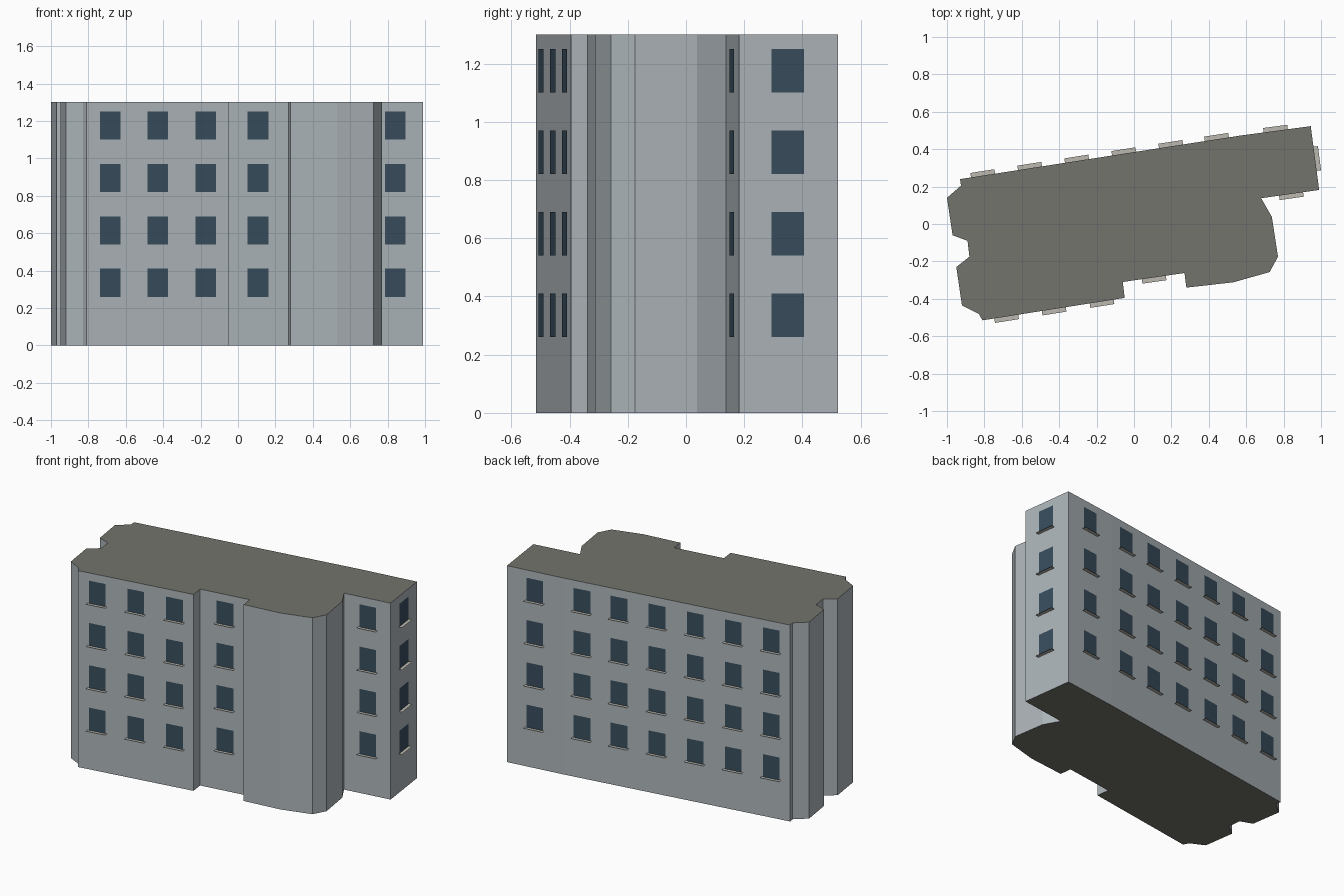
import bpy
from mathutils import Vector

if "Cube" in bpy.data.objects:
    bpy.data.objects.remove(bpy.data.objects["Cube"])

HEIGHT = 1.3
ROWS = [0.26, 0.54, 0.82, 1.10]      # window bottoms
WIN_W, WIN_H = 0.112, 0.15
SILL_W, SILL_D = 0.13, 0.024


def material(name, rgb):
    m = bpy.data.materials.new(name)
    m.diffuse_color = (*rgb, 1)
    m.use_nodes = True
    m.node_tree.nodes["Principled BSDF"].inputs["Base Color"].default_value = m.diffuse_color
    return m


WALL = material("wall_paint", (0.42, 0.465, 0.49))
ROOF = material("roof_grey", (0.17, 0.175, 0.15))
GLASS = material("window_glass", (0.04, 0.075, 0.11))
SILL = material("sill_stone", (0.5, 0.48, 0.43))


def make(name, verts, faces, mats):
    me = bpy.data.meshes.new(name)
    me.from_pydata(verts, [], faces)
    for m in mats:
        me.materials.append(m)
    ob = bpy.data.objects.new(name, me)
    bpy.context.collection.objects.link(ob)
    return ob


# Floor plan, counter-clockwise from above
plan = [
    (0.945, 0.523), (0.57, 0.473), (-0.93, 0.24),            # back wall
    (-0.925, 0.205), (-1.0, 0.14), (-0.97, -0.06),           # left bays
    (-0.89, -0.09), (-0.88, -0.175), (-0.95, -0.23),
    (-0.92, -0.435), (-0.83, -0.48), (-0.81, -0.515),
    (-0.05, -0.395), (-0.06, -0.31), (0.27, -0.262),         # front wall
    (0.28, -0.34), (0.53, -0.312), (0.725, -0.257),          # stair bay
    (0.77, -0.175), (0.737, 0.038), (0.68, 0.138),
    (0.99, 0.182),                                           # right wing
]
n = len(plan)

# Building body: walls plus roof and base caps
verts = [(x, y, z) for z in (0, HEIGHT) for x, y in plan]
faces = [(i, (i + 1) % n, n + (i + 1) % n, n + i) for i in range(n)]
faces += [tuple(range(n, 2 * n)), tuple(reversed(range(n)))]
body = make("building_body", verts, faces, [WALL, ROOF])
for p in body.data.polygons[n:]:
    p.material_index = 1

# Windows: wall start index -> x positions of the window columns
columns = {
    0: [0.758],
    1: [0.443, 0.198, -0.053, -0.305, -0.556, -0.807],
    11: [-0.683, -0.429, -0.173],
    13: [0.106],
    20: [0.84],
    21: [0.968],
}


def quad(vs, fs, corners):
    fs.append(tuple(range(len(vs), len(vs) + 4)))
    vs.extend(corners)


win_v, win_f, sill_v, sill_f = [], [], [], []
for i, xs in columns.items():
    a, b = (Vector((*plan[k % n], 0)) for k in (i, i + 1))
    along = (b - a).normalized()
    out = Vector((along.y, -along.x, 0))
    for x in xs:
        c = a.lerp(b, (x - a.x) / (b.x - a.x))
        for z in ROWS:
            low = c + out * 0.003 + Vector((0, 0, z))
            up = Vector((0, 0, WIN_H))
            w = along * WIN_W / 2
            quad(win_v, win_f, [low - w, low + w, low + w + up, low - w + up])
            s, e = along * SILL_W / 2, c + Vector((0, 0, z))
            o = out * SILL_D
            quad(sill_v, sill_f, [e - s + o, e + s + o, e + s, e - s])

make("windows", win_v, win_f, [GLASS])
make("window_sills", sill_v, sill_f, [SILL])
